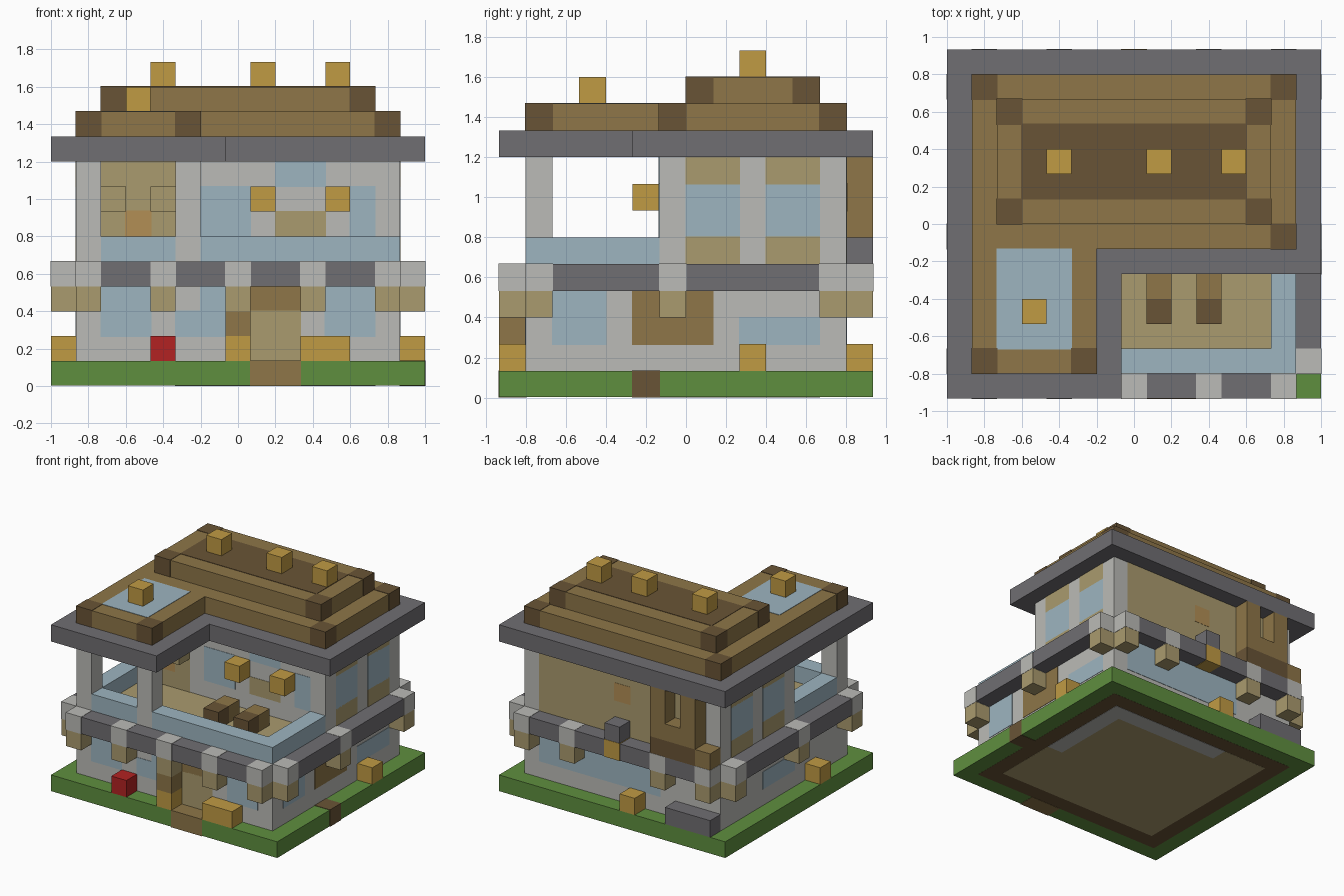
import bpy
import bmesh
from mathutils import Matrix, Vector

cube = bpy.data.objects.get("Cube")
if cube:
    bpy.data.objects.remove(cube, do_unlink=True)

U = 2 / 15          # edge of one block
ORIGIN = Vector((-1, -7 * U, 0))


def material(name, rgb):
    def lin(c):
        c /= 255
        return c / 12.92 if c <= 0.04045 else ((c + 0.055) / 1.055) ** 2.4
    col = (*[lin(c) for c in rgb], 1)
    m = bpy.data.materials.new(name)
    m.use_nodes = True
    m.diffuse_color = col
    bsdf = m.node_tree.nodes["Principled BSDF"]
    bsdf.inputs["Base Color"].default_value = col
    bsdf.inputs["Roughness"].default_value = 0.9
    return m


SLATE = material("slate grey", (112, 110, 114))
STONE = material("pale stone", (187, 187, 183))
GLASS = material("pale blue glass", (157, 181, 192))
TAN = material("tan plaster", (170, 155, 110))
GOLD = material("gold", (192, 155, 68))
WOOD = material("brown wood", (142, 118, 72))
DARK = material("dark wood", (105, 84, 54))
GRASS = material("grass green", (95, 143, 63))
RED = material("red", (178, 34, 34))
CLAY = material("clay", (178, 142, 85))


def blocks(name, mat, boxes, pad=0.0):
    """One object from boxes given as (corner, size) in block units."""
    bm = bmesh.new()
    for corner, size in boxes:
        size = Vector(size)
        centre = ORIGIN + (Vector(corner) + size / 2) * U
        dims = size * U + Vector((pad, pad, pad)) * 2
        bmesh.ops.create_cube(bm, size=1, matrix=Matrix.Translation(centre) @ Matrix.Diagonal((*dims, 1)))
    me = bpy.data.meshes.new(name)
    bm.to_mesh(me)
    bm.free()
    me.materials.append(mat)
    ob = bpy.data.objects.new(name, me)
    bpy.context.scene.collection.objects.link(ob)
    return ob


def single(*cells):
    return [(c, (1, 1, 1)) for c in cells]


PAINT = 0.003       # how far painted blocks stand proud

# Ground slab, paths and underside
LIFT = 0.03
blocks("ground", GRASS, [((0, 0, LIFT), (15, 14, 1 - LIFT))])
blocks("front_path", WOOD, [((8, 0, LIFT), (2, 1, 1 - LIFT))], PAINT)
blocks("side_path", DARK, [((14, 5, LIFT), (1, 1, 1 - LIFT))], PAINT)
blocks("foundation", DARK, [((1, 1, LIFT), (13, 12, 0.1))], 0.001)
blocks("floor_underside", TAN, [((2, 2, LIFT), (11, 10, 0.1))], 0.002)
blocks("stone_underside", STONE, [((12, 6, LIFT), (1, 6, 0.1)), ((5, 11, LIFT), (7, 1, 0.1))], PAINT)

# Ground floor
blocks("ground_floor_walls", STONE, [((1, 1, 1), (13, 12, 4))])
blocks("ground_floor_windows", GLASS, [
    ((2, 1, 2), (2, 1, 2)), ((11, 1, 2), (2, 1, 2)),
    ((5, 1, 2), (2, 1, 1)), ((6, 1, 3), (1, 1, 1)),
    ((13, 2, 2), (1, 2, 2)), ((13, 9, 2), (1, 3, 1)),
    ((5, 12, 2), (8, 1, 2)), ((1, 6, 2), (1, 3, 1))], PAINT)
blocks("front_door", TAN, [((8, 1, 1), (2, 1, 2))], PAINT)
blocks("door_lintel", WOOD, [((8, 1, 3), (2, 1, 1))], PAINT)
blocks("side_door", WOOD, [((13, 5, 2), (1, 3, 2))], PAINT)

# Awning around the ground floor, with pale blocks and hanging brackets
blocks("awning", SLATE, [((1, y, 4), (13, 1, 1)) for y in (0, 13)]
       + [((x, 1, 4), (1, 12, 1)) for x in (0, 14)])
front_posts = [(x, 0) for x in range(1, 14, 3)]
back_posts = [(x, 13) for x in range(1, 14, 3) if x != 7]
side_posts = [(x, y) for x in (0, 14) for y in (1, 6, 12)]
posts = front_posts + back_posts + side_posts
blocks("awning_stripes", STONE, single(*[(x, y, 4) for x, y in posts]), 0.002)
blocks("awning_brackets", TAN, single(*[(x, y, 3) for x, y in posts]))
blocks("awning_lamp", GOLD, single((7, 13, 4)), PAINT)
blocks("awning_vent", SLATE, single((7, 13, 5)))

# Things standing on the grass
blocks("garden_lamps", GOLD, single((7, 0, 1), (10, 0, 1), (11, 0, 1), (14, 9, 1), (0, 4, 1), (6, 13, 1)))
blocks("lamp_post", WOOD, single((7, 0, 2)))
blocks("red_box", RED, single((4, 0, 1)))
blocks("back_bench", SLATE, [((1, 13, 1), (3, 1, 1))])

# Upper floor room
blocks("upper_walls", STONE, [((1, 6, 5), (13, 7, 4))])
window_rows = [(x, y) for x in (1, 13) for y in (7, 10)]
blocks("upper_side_panels", TAN, [((x, y, z), (1, 2, 1)) for x, y in window_rows for z in (5, 8)], PAINT)
blocks("upper_side_windows", GLASS, [((x, y, 6), (1, 2, 2)) for x, y in window_rows], PAINT)
blocks("back_plaster", TAN, [((2, 12, 5), (11, 1, 4))], PAINT)
blocks("porch_plaster", TAN, [((2, 6, 5), (3, 1, 4)), ((9, 6, 6), (2, 1, 1))], PAINT)
blocks("upper_front_windows", GLASS, [
    ((6, 6, 6), (2, 1, 2)), ((9, 6, 8), (2, 1, 1)), ((12, 6, 6), (1, 1, 2))], PAINT)
blocks("clay_patches", CLAY, single((3, 6, 6), (7, 12, 7)), 0.005)
blocks("porch_brackets", TAN, single((2, 5, 7), (4, 5, 7)))
blocks("balcony_lamps", GOLD, single((8, 5, 7), (11, 5, 7)))

# Balcony and porch
blocks("balcony_floor", TAN, [((2, 2, 4.95), (11, 4, 0.06))])
blocks("balcony_railing", GLASS, [
    ((2, 1, 5), (3, 1, 1)), ((6, 1, 5), (8, 1, 1)),
    ((13, 2, 5), (1, 4, 1)), ((1, 2, 5), (1, 4, 1))])
blocks("porch_pillars", STONE, [((x, 1, 5), (1, 1, 4)) for x in (1, 5)])
blocks("chair_backs", WOOD, single((8, 4, 5), (10, 4, 5)))
blocks("chair_seats", DARK, single((8, 3, 5), (10, 3, 5)))

# Open frame on the back wall
blocks("back_frame", WOOD, [
    ((2, 13, 6), (1, 1, 3)), ((4, 13, 6), (1, 1, 3)), ((3, 13, 6), (1, 1, 1)), ((1, 13, 5), (1, 1, 1))])
blocks("back_frame_base", DARK, [((2, 13, 5), (3, 1, 1))])

# Roof: eaves, two stepped tiers and finials
blocks("eaves", SLATE, [((0, 5, 9), (15, 9, 1)), ((0, 0, 9), (7, 5, 1))])
blocks("lower_roof", WOOD, [((1, 6, 10), (13, 7, 1)), ((1, 1, 10), (5, 5, 1))])
blocks("upper_roof", WOOD, [((2, 7, 11), (11, 5, 1))])
blocks("roof_corners", DARK, single(
    (1, 1, 10), (5, 1, 10), (13, 6, 10), (1, 12, 10), (13, 12, 10),
    *[(x, y, 11) for x in (2, 12) for y in (7, 11)]), PAINT)
blocks("roof_panel", DARK, [((3, 8, 11), (9, 3, 1))], PAINT)
blocks("skylight", GLASS, [((2, 2, 10), (3, 4, 1))], PAINT)
blocks("roof_finials", GOLD, single((4, 9, 12), (8, 9, 12), (11, 9, 12), (3, 3, 11)))
